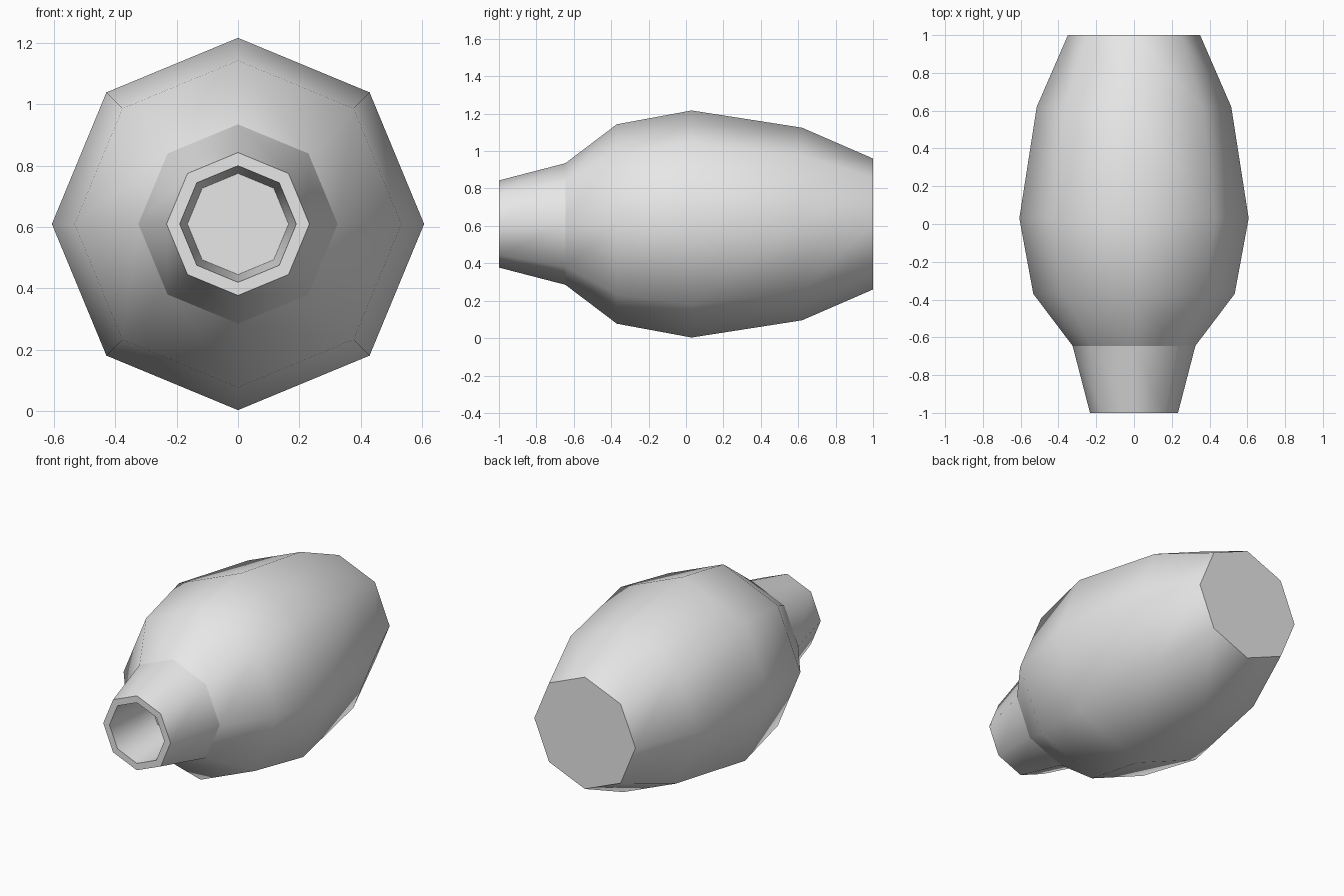
import bpy, bmesh
from math import cos, sin, pi

cube = bpy.data.objects.get("Cube")
if cube:
    bpy.data.objects.remove(cube, do_unlink=True)

SIDES = 8
CENTRE_Z = 0.61

grey = bpy.data.materials.new("plain_grey")
grey.use_nodes = True
colour = (0.8, 0.8, 0.8, 1)
grey.diffuse_color = colour
grey.node_tree.nodes["Principled BSDF"].inputs["Base Color"].default_value = colour

# Profile as (radius, y, sharp ring), from the socket floor out over the rim to the back
profile = [
    (0.165, -0.63, True),   # socket floor
    (0.19, -1.0, True),     # socket mouth
    (0.233, -1.0, True),    # rim
    (0.325, -0.645, True),  # neck base
    (0.533, -0.37, False),  # shoulder
    (0.607, 0.03, False),   # widest ring
    (0.515, 0.62, False),
    (0.35, 1.0, True),      # back end
]

# Turn the profile round the y axis
bm = bmesh.new()
rings = []
for radius, y, sharp in profile:
    angles = [2 * pi * i / SIDES for i in range(SIDES)]
    rings.append([bm.verts.new((radius * cos(a), y, CENTRE_Z + radius * sin(a)))
                  for a in angles])
for a, b in zip(rings, rings[1:]):
    for i in range(SIDES):
        j = (i + 1) % SIDES
        bm.faces.new((a[i], a[j], b[j], b[i])).smooth = True

# Flat caps: socket floor and back end
bm.faces.new(rings[0])
bm.faces.new(rings[-1])

# Hard creases at the socket, rim, neck base and back
for ring, (_, _, sharp) in zip(rings, profile):
    for i in range(SIDES):
        edge = bm.edges.get((ring[i], ring[(i + 1) % SIDES]))
        edge.smooth = not sharp

bmesh.ops.recalc_face_normals(bm, faces=bm.faces[:])
mesh = bpy.data.meshes.new("barrel_body")
bm.to_mesh(mesh)
bm.free()
mesh.materials.append(grey)
body = bpy.data.objects.new("barrel_body", mesh)
bpy.context.collection.objects.link(body)
